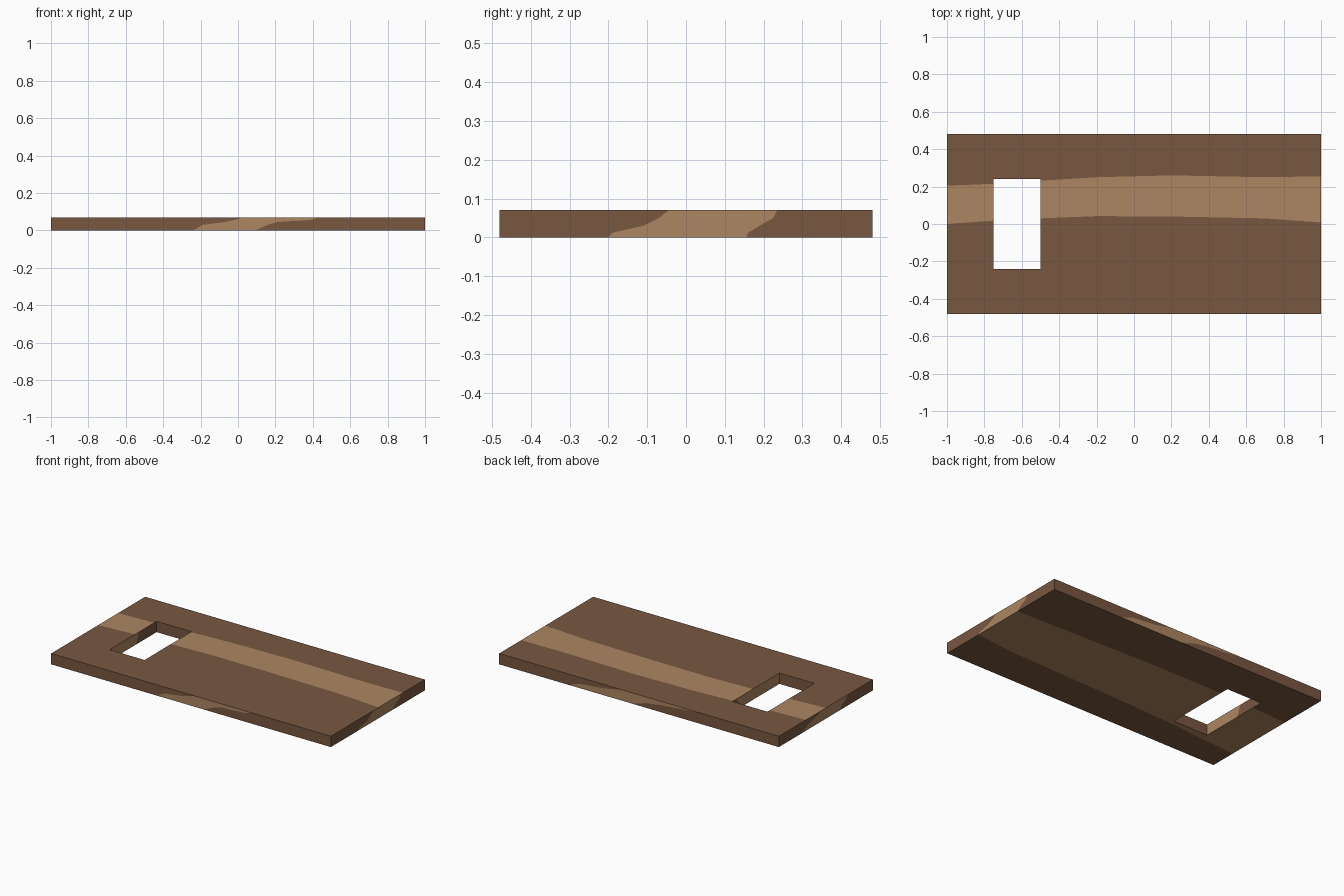
import bpy, bmesh
from mathutils import Vector

if "Cube" in bpy.data.objects:
    bpy.data.objects.remove(bpy.data.objects["Cube"])

X, Y, H = 1.0, 0.48, 0.07            # half length, half width, thickness
HX0, HX1, HY = -0.75, -0.50, 0.24    # rectangular slot


def material(name, rgb):
    m = bpy.data.materials.new(name)
    m.diffuse_color = (*rgb, 1)
    m.use_nodes = True
    m.node_tree.nodes["Principled BSDF"].inputs["Base Color"].default_value = m.diffuse_color
    return m


bm = bmesh.new()


def quad(points, normal, mat):
    clean = []
    for p in points:
        if all((Vector(p) - q).length > 1e-5 for q in clean):
            clean.append(Vector(p))
    if len(clean) < 3:
        return
    f = bm.faces.new([bm.verts.new(p) for p in clean])
    f.normal_update()
    if f.normal.dot(Vector(normal)) < 0:
        f.normal_flip()
    f.material_index = mat


def panel(place, normal, rows, t0, t1, slot=False):
    """Flat panel with a light band; rows are (s, band start, band end)."""
    for (s, a, b), (s2, a2, b2) in zip(rows, rows[1:]):
        lev, lev2 = (t0, a, b, t1), (t0, a2, b2, t1)
        in_slot = slot and HX0 - 1e-6 <= s and s2 <= HX1 + 1e-6
        for i in range(3):
            spans = [(-9, -HY), (HY, 9)] if in_slot else [(-9, 9)]
            for lo, hi in spans:
                c = [min(max(v, lo), hi) for v in (lev[i], lev[i + 1], lev2[i + 1], lev2[i])]
                quad([place(s, c[0]), place(s, c[1]), place(s2, c[2]), place(s2, c[3])],
                     normal, 1 if i == 1 else 0)


# top and underside, with the slot left open
top = [(-1, 0.0, 0.205), (-0.75, 0.018, 0.215), (-0.5, 0.03, 0.232), (-0.2, 0.042, 0.25),
       (0.2, 0.04, 0.26), (0.7, 0.03, 0.25), (1, 0.008, 0.255)]
under = [(-1, -0.31, 0.16), (-0.75, -0.29, 0.17), (-0.5, -0.27, 0.18), (0, -0.25, 0.18),
         (0.7, -0.23, 0.16), (1, -0.2, 0.15)]
panel(lambda s, t: (s, t, H), (0, 0, 1), top, -Y, Y, True)
panel(lambda s, t: (s, t, 0), (0, 0, -1), under, -Y, Y, True)

# outer edges: band leans with height
front = [(0, -0.24, 0.09), (0.03, -0.19, 0.16), (0.045, -0.07, 0.21), (0.056, -0.02, 0.39), (H, 0.03, 0.43)]
back = [(0, 0.05, 0.50), (0.03, -0.05, 0.42), (0.045, -0.15, 0.25), (H, -0.42, 0.12)]
right = [(0, -0.2, 0.155), (0.012, -0.19, 0.16), (0.03, -0.11, 0.19), (0.05, -0.07, 0.225), (H, -0.045, 0.235)]
left = [(0, -0.14, 0.25), (0.03, -0.17, 0.18), (0.05, -0.2, 0.1), (H, -0.23, 0.05)]
panel(lambda s, t: (t, -Y, s), (0, -1, 0), front, -X, X)
panel(lambda s, t: (t, Y, s), (0, 1, 0), back, -X, X)
panel(lambda s, t: (X, t, s), (1, 0, 0), right, -Y, Y)
panel(lambda s, t: (-X, t, s), (-1, 0, 0), left, -Y, Y)

# slot walls
panel(lambda s, t: (HX0, t, s), (1, 0, 0), [(0, -HY, 0.03), (H, -HY, 0.06)], -HY, HY)
panel(lambda s, t: (HX1, t, s), (-1, 0, 0), [(0, -HY, 0.15), (H, -HY, 0.2)], -HY, HY)
for y, n in ((-HY, 1), (HY, -1)):
    quad([(HX0, y, 0), (HX1, y, 0), (HX1, y, H), (HX0, y, H)], (0, n, 0), 0)

bmesh.ops.remove_doubles(bm, verts=bm.verts[:], dist=1e-5)
mesh = bpy.data.meshes.new("slotted_board")
bm.to_mesh(mesh)
bm.free()
mesh.materials.append(material("dark wood", (0.188, 0.095, 0.053)))
mesh.materials.append(material("light wood", (0.418, 0.238, 0.120)))
bpy.context.collection.objects.link(bpy.data.objects.new("slotted_board", mesh))
